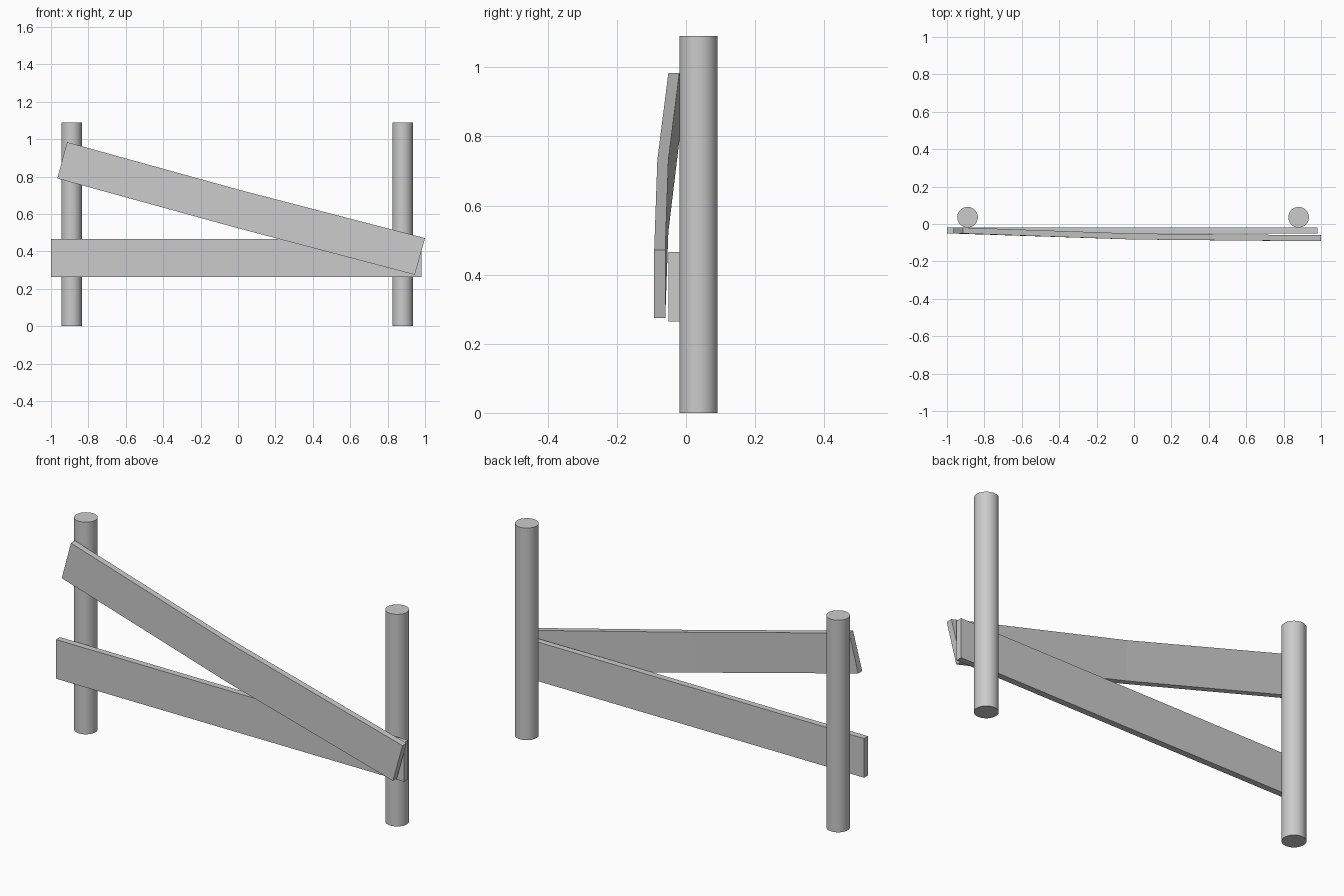
import bpy
import bmesh
import math
from mathutils import Vector

cube = bpy.data.objects.get("Cube")
if cube:
    bpy.data.objects.remove(cube, do_unlink=True)

grey = bpy.data.materials.new("plain grey")
grey.use_nodes = True
COLOUR = (0.6, 0.6, 0.6, 1)
grey.diffuse_color = COLOUR
grey.node_tree.nodes["Principled BSDF"].inputs["Base Color"].default_value = COLOUR


def add_post(name, x):
    """Round upright standing on the ground."""
    height = 1.09
    bpy.ops.mesh.primitive_cylinder_add(
        vertices=48, radius=0.055, depth=height, location=(x, 0.036, height / 2))
    post = bpy.context.object
    post.name = name
    post.data.materials.append(grey)
    bpy.ops.object.shade_smooth_by_angle(angle=math.radians(30))


def add_plank(name, stations, thickness=0.032):
    """Board through stations of (top x, top z, bottom x, bottom z, front y)."""
    bm = bmesh.new()
    rings = []
    for tx, tz, bx, bz, y in stations:
        back = y + thickness
        corners = [(tx, y, tz), (bx, y, bz), (bx, back, bz), (tx, back, tz)]
        rings.append([bm.verts.new(Vector(c)) for c in corners])
    for a, b in zip(rings, rings[1:]):
        for i in range(4):
            j = (i + 1) % 4
            bm.faces.new((a[i], a[j], b[j], b[i]))
    bm.faces.new(rings[0])
    bm.faces.new(rings[-1])
    bmesh.ops.recalc_face_normals(bm, faces=bm.faces)
    mesh = bpy.data.meshes.new(name)
    bm.to_mesh(mesh)
    bm.free()
    mesh.materials.append(grey)
    bpy.context.collection.objects.link(bpy.data.objects.new(name, mesh))


# Two uprights
add_post("right_post", -0.89)
add_post("left_post", 0.88)

# Level rail fixed to the front of the posts
add_plank("level_rail", [(-1, 0.465, -1, 0.264, -0.05),
                         (0.98, 0.465, 0.98, 0.264, -0.05)])

# Sloping rail, bent where it passes over the level one
add_plank("sloping_rail", [(-0.914, 0.984, -0.966, 0.79, -0.051),
                           (0.0, 0.731, 0.0, 0.524, -0.083),
                           (1.0, 0.471, 0.945, 0.275, -0.092)])
